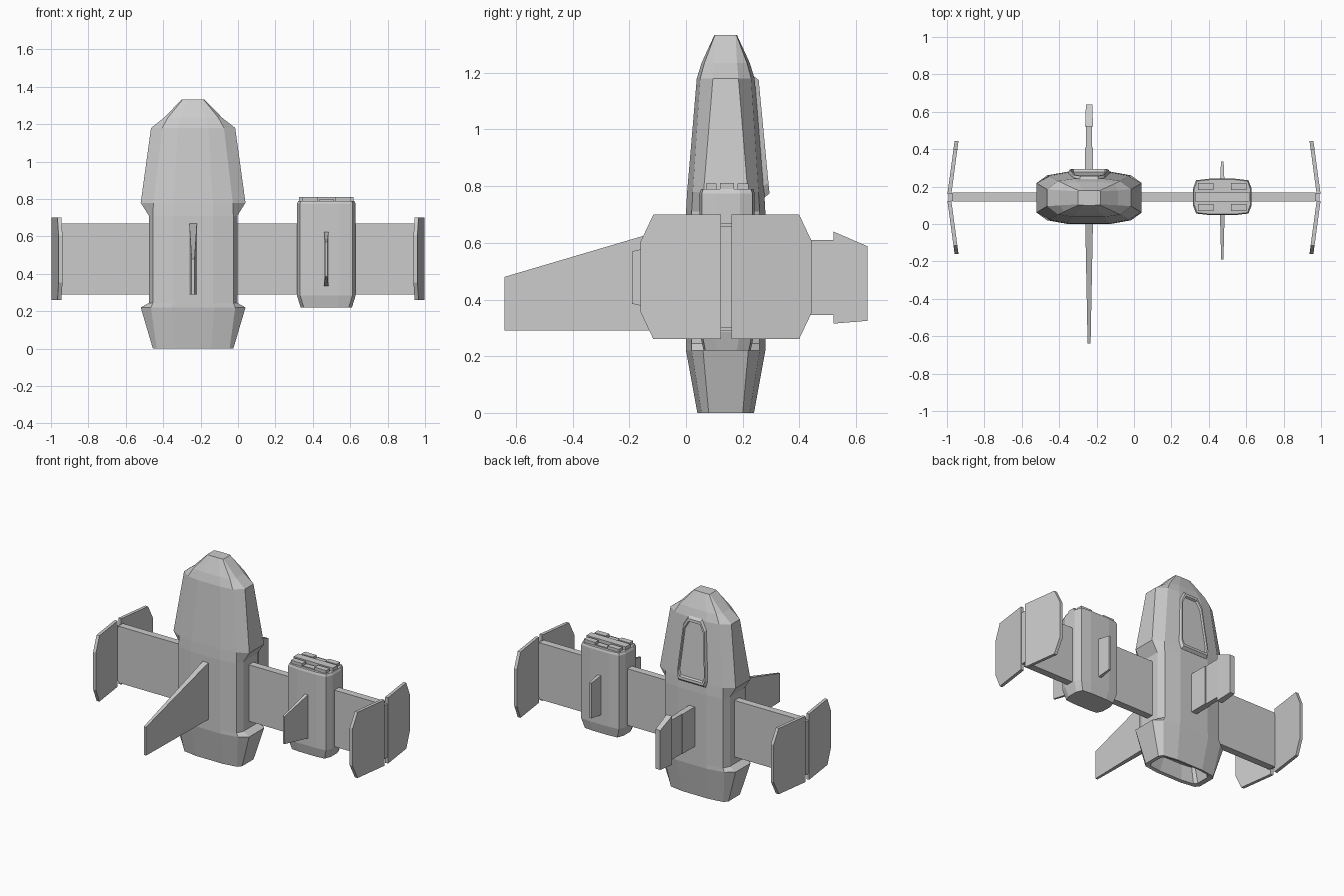
import bpy, bmesh

CX, CY = -0.24, 0.14      # main hull axis
PX, PY = 0.472, 0.145     # side pod axis


def loft(name, rings):
    """Skin a list of equal-length vertex rings and cap both ends."""
    bm = bmesh.new()
    rows = [[bm.verts.new(p) for p in r] for r in rings]
    n = len(rows[0])
    for a, b in zip(rows, rows[1:]):
        for i in range(n):
            bm.faces.new((a[i], a[(i + 1) % n], b[(i + 1) % n], b[i]))
    bm.faces.new(rows[0][::-1])
    bm.faces.new(rows[-1])
    bmesh.ops.recalc_face_normals(bm, faces=bm.faces[:])
    me = bpy.data.meshes.new(name)
    bm.to_mesh(me)
    bm.free()
    ob = bpy.data.objects.new(name, me)
    bpy.context.collection.objects.link(ob)
    return ob


def box(name, x0, x1, y0, y1, z0, z1):
    return loft(name, [[(x0, y0, z), (x1, y0, z), (x1, y1, z), (x0, y1, z)] for z in (z0, z1)])


def section(cx, cy, z, w, s, f, d, drop):
    """12-sided hull section: w/s = side panel, f/d = gently bowed front and back."""
    q = [(w, s), (f, d - drop), (f * 0.5, d)]
    pts = q + [(-x, y) for x, y in q[::-1]]
    pts += [(-x, -y) for x, y in pts]
    return [(cx + x, cy + y, z) for x, y in pts]


def fin(name, x, stations):
    """Fin growing along y; each station is (y, half thickness, z low, z high)."""
    return loft(name, [[(x - t, y, a), (x + t, y, a), (x + t, y, b), (x - t, y, b)]
                       for y, t, a, b in stations])


# Hull: hollow nozzle, waist, flared shoulders, tapered nose
hull = [
    (0.10, 0.155, 0.035, 0.14, 0.060, 0.010),
    (0.005, 0.185, 0.045, 0.17, 0.080, 0.012),
    (0.0, 0.215, 0.060, 0.195, 0.100, 0.015),
    (0.22, 0.280, 0.080, 0.225, 0.140, 0.020),
    (0.245, 0.236, 0.075, 0.215, 0.140, 0.020),
    (0.71, 0.236, 0.075, 0.215, 0.140, 0.020),
    (0.78, 0.280, 0.078, 0.212, 0.136, 0.020),
    (1.18, 0.225, 0.045, 0.165, 0.102, 0.012),
    (1.235, 0.155, 0.040, 0.135, 0.085, 0.010),
    (1.333, 0.060, 0.035, 0.055, 0.040, 0.002),
]
loft("hull", [section(CX, CY, *h) for h in hull])

# Canopy: raised frame with sunken pane, lying on the sloping rear of the nose
outline = [(-0.10, 0.76), (0.10, 0.76), (0.112, 0.80), (0.085, 1.13),
           (0.05, 1.19), (-0.05, 1.19), (-0.085, 1.13), (-0.112, 0.80)]


def canopy_ring(scale, lift):
    ring = []
    for x, z in outline:
        z = 0.97 + (z - 0.97) * scale
        ring.append((CX + x * scale, 0.276 - (z - 0.78) * 0.095 + lift, z))
    return ring


loft("canopy", [canopy_ring(s, l) for s, l in
                ((1.0, -0.03), (1.0, 0.0), (0.93, 0.018), (0.85, 0.018), (0.82, 0.005))])

# Wing through hull and pod
box("wing", -0.97, 0.97, 0.12, 0.168, 0.29, 0.668)

# Hull fins
fin("front_fin", CX, [(0.03, 0.021, 0.29, 0.678), (-0.64, 0.008, 0.29, 0.48)])
fin("rear_fin_base", CX, [(0.25, 0.021, 0.345, 0.61), (0.41, 0.021, 0.345, 0.61)])
fin("rear_fin_arm", CX, [(0.40, 0.016, 0.345, 0.61), (0.53, 0.016, 0.345, 0.61)])
fin("rear_fin_tip", CX, [(0.52, 0.021, 0.315, 0.64), (0.64, 0.017, 0.325, 0.588)])

# Side pod
pod = [
    (0.22, 0.137, 0.035, 0.12, 0.083, 0.006),
    (0.285, 0.157, 0.045, 0.14, 0.097, 0.008),
    (0.775, 0.157, 0.045, 0.14, 0.097, 0.008),
    (0.79, 0.150, 0.042, 0.135, 0.092, 0.008),
]
loft("pod", [section(PX, PY, *p) for p in pod])
fin("pod_front_fin", PX, [(0.07, 0.013, 0.33, 0.63), (-0.19, 0.006, 0.385, 0.57)])
fin("pod_rear_fin", PX, [(0.22, 0.012, 0.345, 0.615), (0.335, 0.007, 0.36, 0.595)])

# Pod top blocks
box("pod_top_bar", PX - 0.145, PX + 0.145, PY - 0.025, PY + 0.025, 0.78, 0.812)
for side in (-1, 1):
    y0, y1 = sorted((PY + side * 0.037, PY + side * 0.075))
    box("pod_top_pad", PX - 0.04, PX + 0.04, y0, y1, 0.78, 0.797)
    for s in (-1, 1):
        x0, x1 = sorted((PX + s * 0.046, PX + s * 0.13))
        box("pod_top_block", x0, x1, y0, y1, 0.78, 0.81)

# Wing-tip plates: two canted halves and a hinge on each side
half = [(0.018, 0.26), (0.257, 0.26), (0.302, 0.355), (0.302, 0.605), (0.257, 0.70), (0.018, 0.70)]
for side in (-1, 1):
    for s in (-1, 1):
        rings = [[(side * (x - 0.135 * dy), 0.142 + s * dy, z) for dy, z in half]
                 for x in (0.979, 1.0)]
        loft("tip_plate", rings)
    x0, x1 = sorted((side * 0.95, side * 0.992))
    box("tip_hinge", x0, x1, 0.122, 0.164, 0.30, 0.658)
